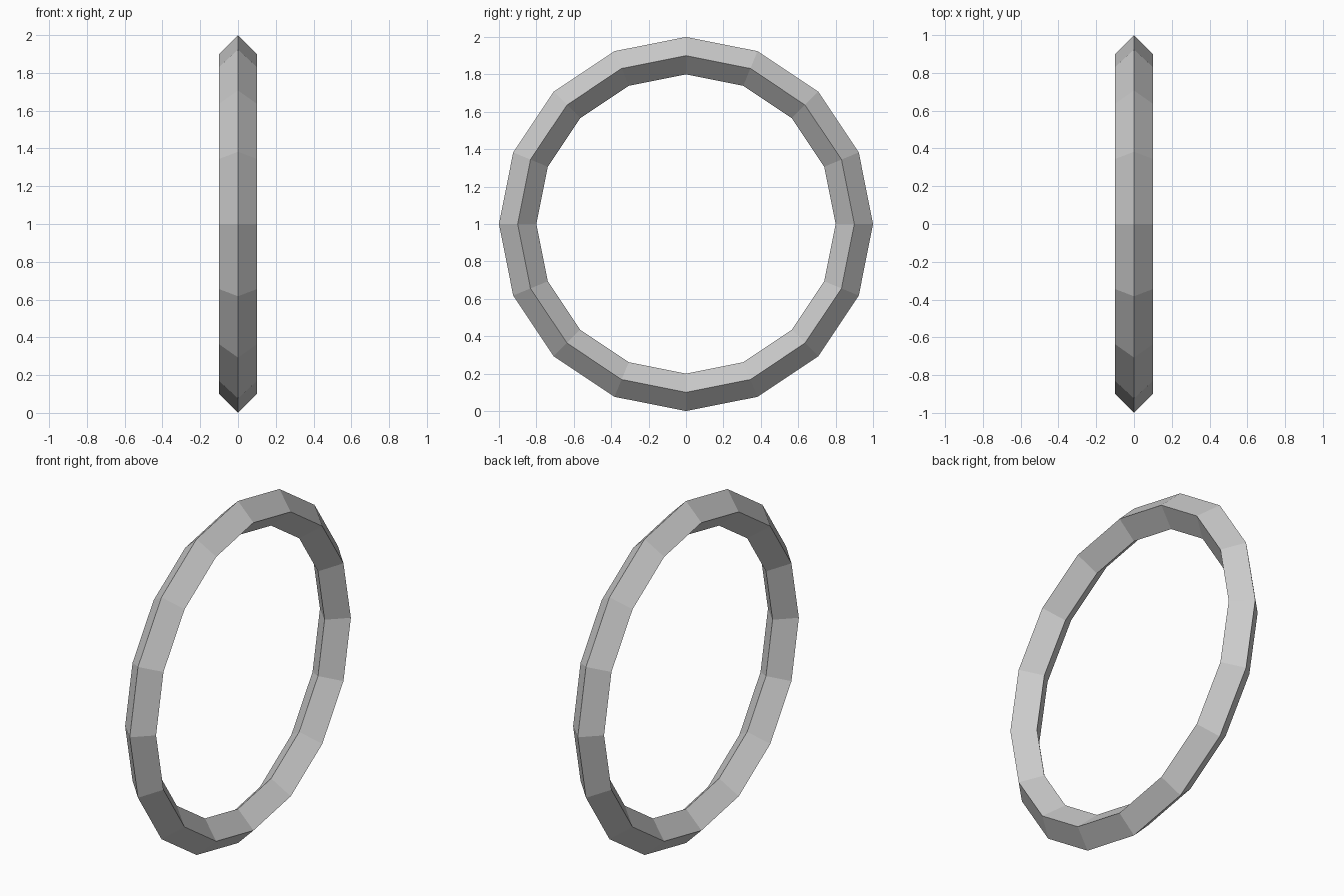
import bpy
from math import pi

if "Cube" in bpy.data.objects:
    bpy.data.objects.remove(bpy.data.objects["Cube"])

# Low-poly ring: 16 segments round, diamond cross-section, standing upright facing x
bpy.ops.mesh.primitive_torus_add(
    major_segments=16, minor_segments=4,
    major_radius=0.9, minor_radius=0.1,
    location=(0, 0, 1), rotation=(0, pi / 2, 0))
ring = bpy.context.object
ring.name = "ring"
bpy.ops.object.transform_apply(location=False, rotation=True, scale=True)
bpy.ops.object.shade_flat()
